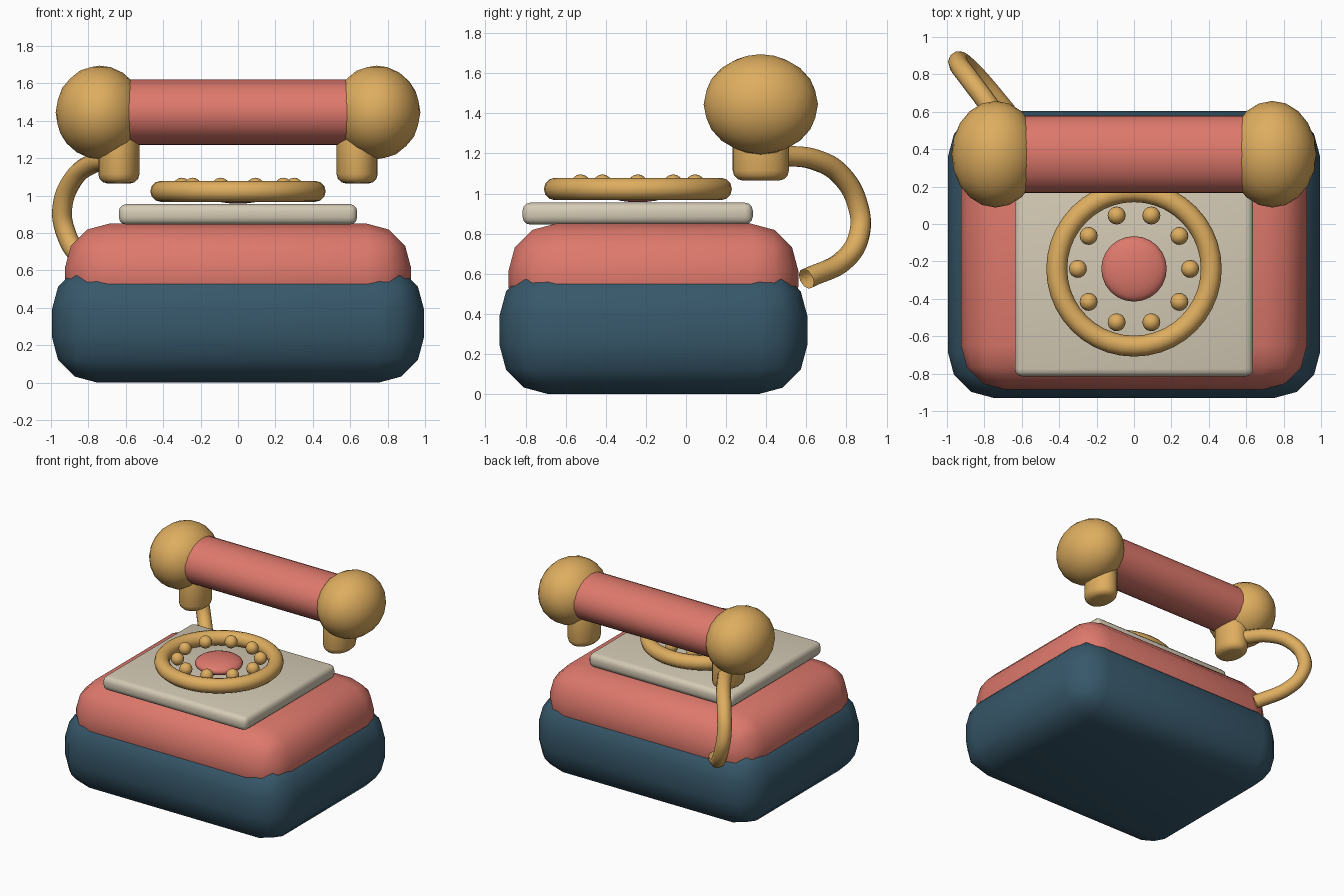
import bpy
import math

default = bpy.data.objects.get("Cube")
if default:
    bpy.data.objects.remove(default, do_unlink=True)


def make_material(name, rgb):
    mat = bpy.data.materials.new(name)
    mat.use_nodes = True
    mat.diffuse_color = (*rgb, 1)
    mat.node_tree.nodes["Principled BSDF"].inputs["Base Color"].default_value = (*rgb, 1)
    return mat


coral = make_material("coral", (0.73, 0.19, 0.15))
gold = make_material("gold", (0.73, 0.42, 0.115))
navy = make_material("navy", (0.038, 0.097, 0.145))
cream = make_material("cream", (0.66, 0.59, 0.46))


def finish(name, mat, scale=(1, 1, 1), bevel=0, segments=3, sharp=None):
    """Name, scale, colour, round and shade the active object."""
    obj = bpy.context.object
    obj.name = name
    obj.scale = scale
    bpy.ops.object.transform_apply(location=False, rotation=True, scale=True)
    obj.data.materials.append(mat)
    if bevel:
        mod = obj.modifiers.new("rounding", "BEVEL")
        mod.width = bevel
        mod.segments = segments
        mod.limit_method = "ANGLE"
    if sharp:
        bpy.ops.object.shade_smooth_by_angle(angle=math.radians(sharp))
    else:
        bpy.ops.object.shade_smooth()
    return obj


def rounded_box(name, mat, low, high, bevel):
    centre = [(a + b) / 2 for a, b in zip(low, high)]
    size = [b - a for a, b in zip(low, high)]
    bpy.ops.mesh.primitive_cube_add(size=1, location=centre)
    return finish(name, mat, size, bevel)


# Stacked body
rounded_box("base", navy, (-0.995, -0.93, 0), (0.995, 0.605, 0.635), 0.245)
rounded_box("upper_body", coral, (-0.925, -0.885, 0.3), (0.925, 0.56, 0.85), 0.235)
rounded_box("dial_plate", cream, (-0.637, -0.815, 0.845), (0.637, 0.333, 0.955), 0.04)

# Dial ring, hub and finger beads
DIAL_Y = -0.24
bpy.ops.mesh.primitive_torus_add(location=(0, DIAL_Y, 1.023), major_radius=0.413,
                                 minor_radius=0.056, major_segments=40, minor_segments=12)
finish("dial_ring", gold)
bpy.ops.mesh.primitive_uv_sphere_add(segments=24, ring_count=12, location=(0, DIAL_Y, 1.013))
finish("dial_hub", coral, (0.175, 0.175, 0.056))
for i in range(10):
    a = math.tau * i / 10
    spot = (0.3 * math.cos(a), DIAL_Y + 0.3 * math.sin(a), 1.048)
    bpy.ops.mesh.primitive_uv_sphere_add(segments=16, ring_count=8, location=spot)
    finish(f"dial_bead_{i + 1}", gold, (0.048,) * 3)

# Handset
HAND_Y, HAND_Z = 0.373, 1.445
bpy.ops.mesh.primitive_cylinder_add(vertices=32, radius=1, depth=1.3,
                                    location=(0, HAND_Y, HAND_Z),
                                    rotation=(0, math.pi / 2, 0))
bpy.ops.object.transform_apply(location=False, rotation=True, scale=False)
finish("handset_grip", coral, (1, 0.208, 0.175), sharp=40)
for side, label in ((1, "left"), (-1, "right")):
    bpy.ops.mesh.primitive_ico_sphere_add(subdivisions=3, radius=1,
                                          location=(side * 0.74, HAND_Y, HAND_Z))
    finish(f"handset_ball_{label}", gold, (0.235, 0.285, 0.25))
    bpy.ops.mesh.primitive_cylinder_add(vertices=24, radius=1, depth=0.3,
                                        location=(side * 0.637, HAND_Y, 1.215))
    finish(f"handset_cup_{label}", gold, (0.11, 0.14, 1), bevel=0.05)

# Cord, an open tube looping behind the body
path = [(-0.68, 0.48, 1.19), (-0.78, 0.64, 1.17), (-0.88, 0.775, 1.09),
        (-0.94, 0.86, 0.93), (-0.92, 0.865, 0.8), (-0.85, 0.8, 0.68),
        (-0.68, 0.6, 0.575)]
curve = bpy.data.curves.new("cord", "CURVE")
curve.dimensions = "3D"
curve.bevel_depth = 0.053
curve.bevel_resolution = 3
curve.resolution_u = 6
spline = curve.splines.new("BEZIER")
spline.bezier_points.add(len(path) - 1)
for point, co in zip(spline.bezier_points, path):
    point.co = co
    point.handle_left_type = point.handle_right_type = "AUTO"
curve.materials.append(gold)
bpy.context.collection.objects.link(bpy.data.objects.new("cord", curve))
